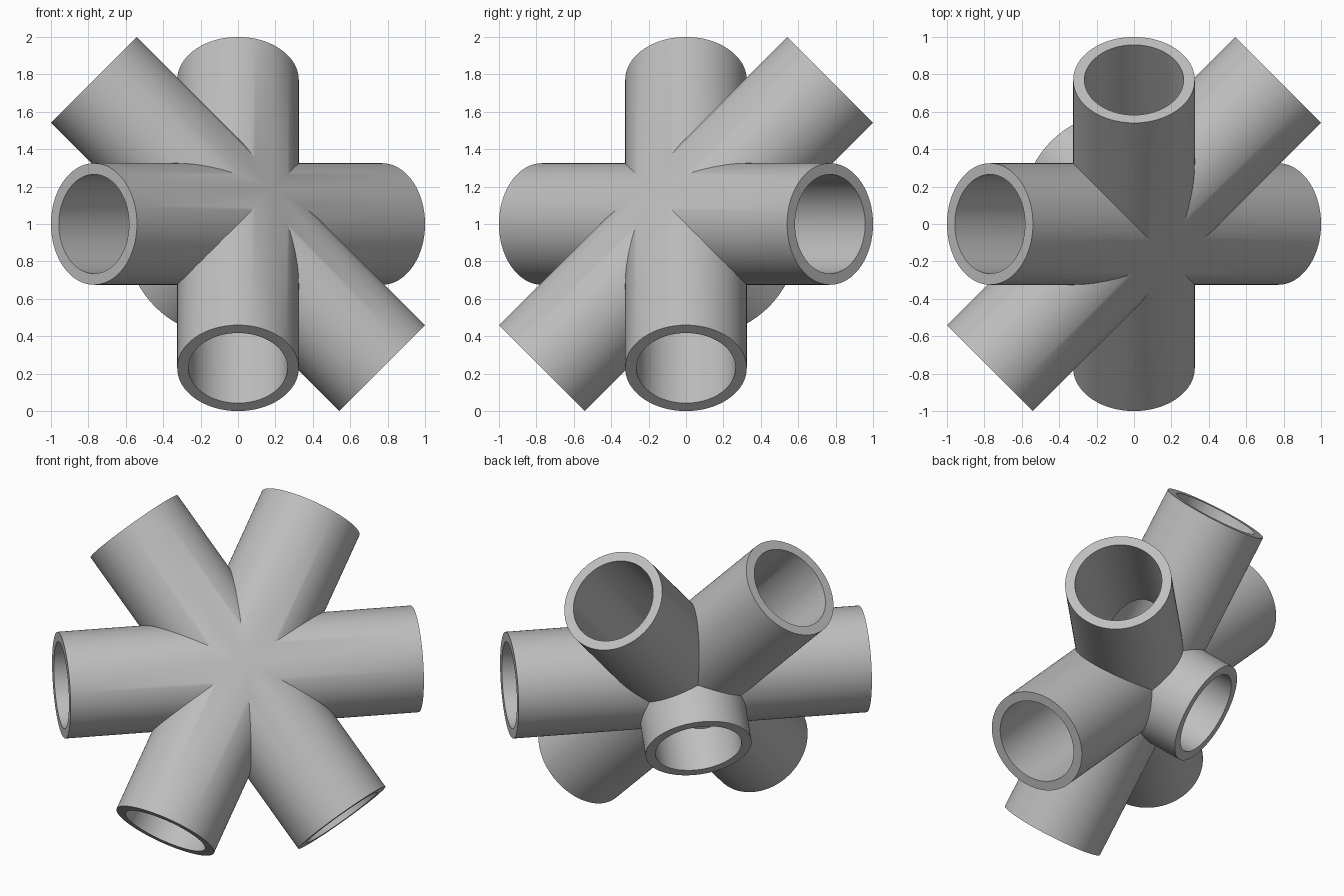
import bpy
import bmesh
import math
from mathutils import Vector

if "Cube" in bpy.data.objects:
    bpy.data.objects.remove(bpy.data.objects["Cube"], do_unlink=True)

OUTER, INNER = 0.325, 0.265
ARM, STUB = math.sqrt(2) - OUTER, 0.537
SEGMENTS = 96
CENTRE = Vector((0, 0, 1))

# Six arms lie in one plane; a short stub leaves along the plane's normal
stub_dir = Vector((-1, 1, -1)).normalized()
half_arms = [Vector(d).normalized() for d in ((1, 1, 0), (0, 1, 1), (-1, 0, 1))]
arm_dirs = half_arms + [-d for d in half_arms]
tubes = [(d, stub_dir, ARM) for d in arm_dirs] + [(stub_dir, arm_dirs[0], STUB)]


def add_tube(bm, axis, side, length):
    """Open pipe from the hub, mitred against every other pipe."""
    other = axis.cross(side)

    def ring(radius, along):
        verts = []
        for i in range(SEGMENTS):
            t = 2 * math.pi * i / SEGMENTS
            verts.append(bm.verts.new(
                axis * along + (side * math.cos(t) + other * math.sin(t)) * radius))
        return verts

    # Outer wall, end rim and bore, from hub to mouth and back
    rings = [ring(OUTER, 0), ring(OUTER, length), ring(INNER, length), ring(INNER, 0)]
    for a, b in zip(rings, rings[1:]):
        for i in range(SEGMENTS):
            j = (i + 1) % SEGMENTS
            bm.faces.new((a[i], a[j], b[j], b[i]))

    # Mitre planes halfway between this pipe and each other one
    for direction, _, _ in tubes:
        if direction is axis or direction.dot(axis) < -0.9:
            continue
        bmesh.ops.bisect_plane(
            bm, geom=bm.verts[:] + bm.edges[:] + bm.faces[:], dist=1e-5,
            plane_co=(0, 0, 0), plane_no=axis - direction, clear_inner=True)


# Join all mitred pipes into one hollow hub
joint = bmesh.new()
for tube in tubes:
    part = bmesh.new()
    add_tube(part, *tube)
    piece = bpy.data.meshes.new("piece")
    part.to_mesh(piece)
    part.free()
    joint.from_mesh(piece)
    bpy.data.meshes.remove(piece)
bmesh.ops.remove_doubles(joint, verts=joint.verts[:], dist=1e-4)
bmesh.ops.recalc_face_normals(joint, faces=joint.faces[:])
bmesh.ops.translate(joint, verts=joint.verts[:], vec=CENTRE)

mesh = bpy.data.meshes.new("pipe_joint")
joint.to_mesh(mesh)
joint.free()
pipe_joint = bpy.data.objects.new("pipe_joint", mesh)
bpy.context.collection.objects.link(pipe_joint)

# Plain grey
grey = bpy.data.materials.new("grey")
grey.use_nodes = True
colour = (0.52, 0.52, 0.52, 1)
grey.diffuse_color = colour
grey.node_tree.nodes["Principled BSDF"].inputs["Base Color"].default_value = colour
mesh.materials.append(grey)

bpy.ops.object.select_all(action="DESELECT")
pipe_joint.select_set(True)
bpy.context.view_layer.objects.active = pipe_joint
bpy.ops.object.shade_smooth_by_angle(angle=math.radians(30))
